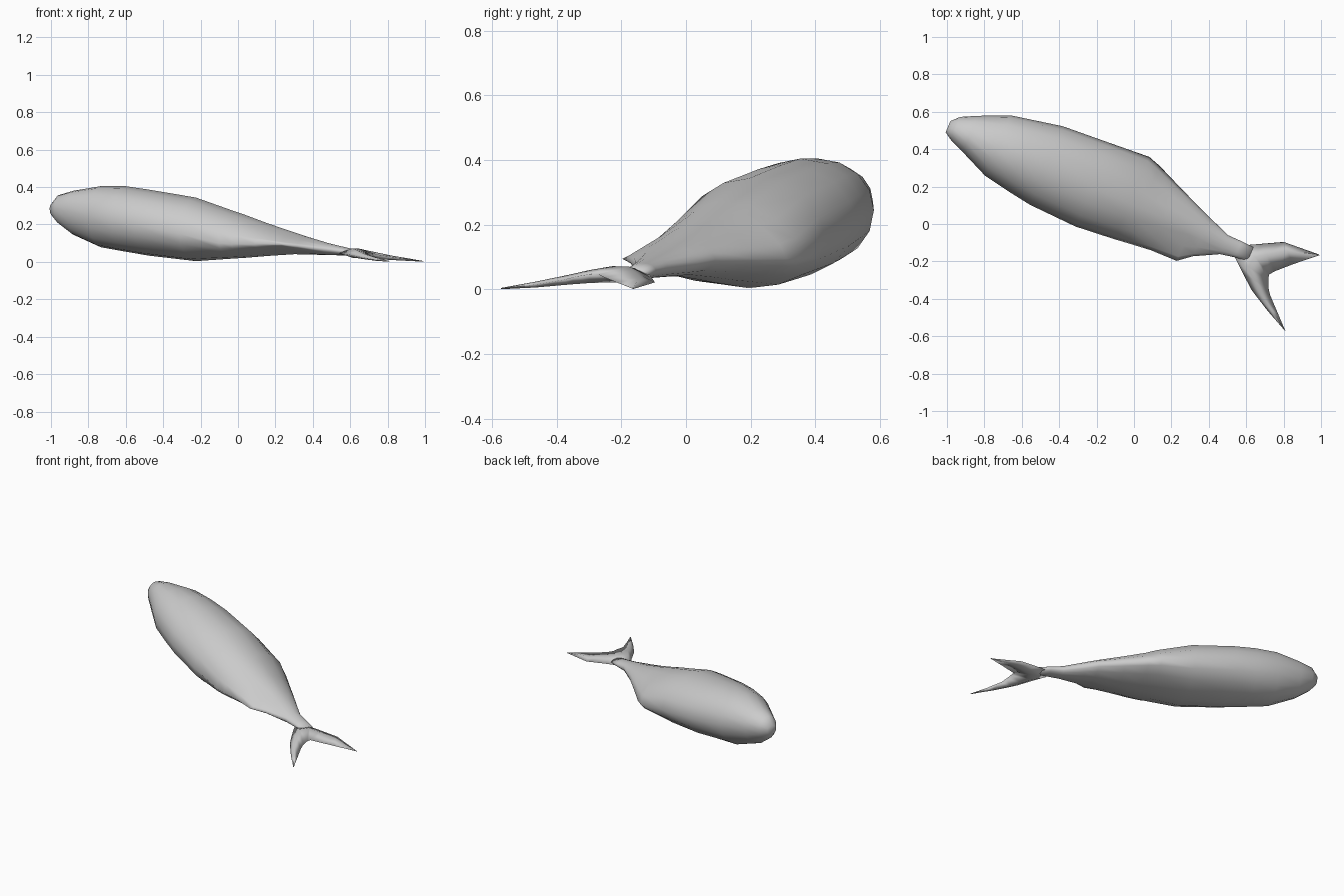
import bpy, bmesh, math
from mathutils import Vector

HEAD = Vector((-1.0, 0.52, 0))
ALONG = Vector((0.922, -0.387, 0))
SIDE = Vector((0.387, 0.922, 0))


def loft(name, rings):
    """Skin a list of equal rings and close both ends with a fan."""
    bm = bmesh.new()
    vr = [[bm.verts.new(p) for p in r] for r in rings]
    n = len(vr[0])
    for a, b in zip(vr, vr[1:]):
        for i in range(n):
            j = (i + 1) % n
            bm.faces.new((a[i], a[j], b[j], b[i]))
    for r, ring in ((vr[0], rings[0]), (vr[-1], rings[-1])):
        c = bm.verts.new(sum((Vector(p) for p in ring), Vector()) / n)
        for i in range(n):
            bm.faces.new((r[i], r[(i + 1) % n], c))
    bmesh.ops.remove_doubles(bm, verts=bm.verts, dist=0.0005)
    bmesh.ops.recalc_face_normals(bm, faces=bm.faces)
    me = bpy.data.meshes.new(name)
    bm.to_mesh(me)
    bm.free()
    ob = bpy.data.objects.new(name, me)
    bpy.context.collection.objects.link(ob)
    for p in me.polygons:
        p.use_smooth = True
    return ob


# body: distance, left, right, top, bottom, edge height, left and right sharpness
SECTIONS = [
    (0.005, .035, -.030, .310, .250, .285, 1.0, 1.0),
    (0.045, .076, -.056, .357, .205, .285, 1.0, 1.0),
    (0.130, .118, -.092, .380, .145, .270, 1.0, 1.0),
    (0.290, .188, -.163, .405, .078, .245, 1.0, 1.0),
    (0.430, .215, -.190, .405, .055, .222, 1.0, 1.0),
    (0.570, .242, -.213, .386, .033, .200, 1.0, 1.0),
    (0.840, .257, -.226, .344, .004, .150, 1.0, 1.0),
    (1.060, .270, -.208, .272, .018, .100, 1.15, 1.1),
    (1.130, .247, -.200, .250, .022, .095, 1.25, 1.15),
    (1.260, .190, -.187, .205, .032, .095, 1.2, 1.3),
    (1.410, .126, -.186, .158, .041, .095, 1.1, 1.8),
    (1.480, .098, -.130, .136, .040, .085, 1.0, 1.5),
    (1.610, .047, -.063, .100, .036, .068, 1.0, 1.0),
    (1.690, .045, -.048, .082, .035, .058, 1.0, 1.0),
    (1.760, .040, -.040, .066, .034, .050, 1.0, 1.0),
]


def body_ring(s, left, right, top, bottom, mid, pl, pr, n=16):
    ring = []
    for i in range(n):
        a = 2 * math.pi * i / n
        c, q = math.cos(a), math.sin(a)
        p = pl if c > 0 else pr
        w = (left if c > 0 else -right) * math.copysign(abs(c) ** p, c)
        h = (top - mid if q > 0 else mid - bottom) * math.copysign(abs(q) ** p, q)
        pos = HEAD + ALONG * s + SIDE * w
        ring.append((pos.x, pos.y, mid + h))
    return ring


loft("fish_body", [body_ring(*s) for s in SECTIONS])

# forked tail: leading x,y, trailing x,y, height, half thickness
TAIL = [
    (.989, -.163, .991, -.167, .003, .002),
    (.80, -.096, .85, -.215, .022, .012),
    (.68, -.106, .755, -.252, .037, .020),
    (.595, -.113, .722, -.270, .046, .025),
    (.54, -.180, .718, -.300, .047, .025),
    (.585, -.270, .719, -.340, .040, .020),
    (.63, -.355, .727, -.378, .030, .015),
    (.715, -.465, .765, -.468, .015, .009),
    (.806, -.570, .810, -.572, .003, .002),
]


def tail_ring(lx, ly, tx, ty, z, t):
    mx, my = lx * .6 + tx * .4, ly * .6 + ty * .4
    return [(lx, ly, z), (mx, my, z + t), (tx, ty, z), (mx, my, z - t)]


loft("tail_fin", [tail_ring(*t) for t in TAIL])
